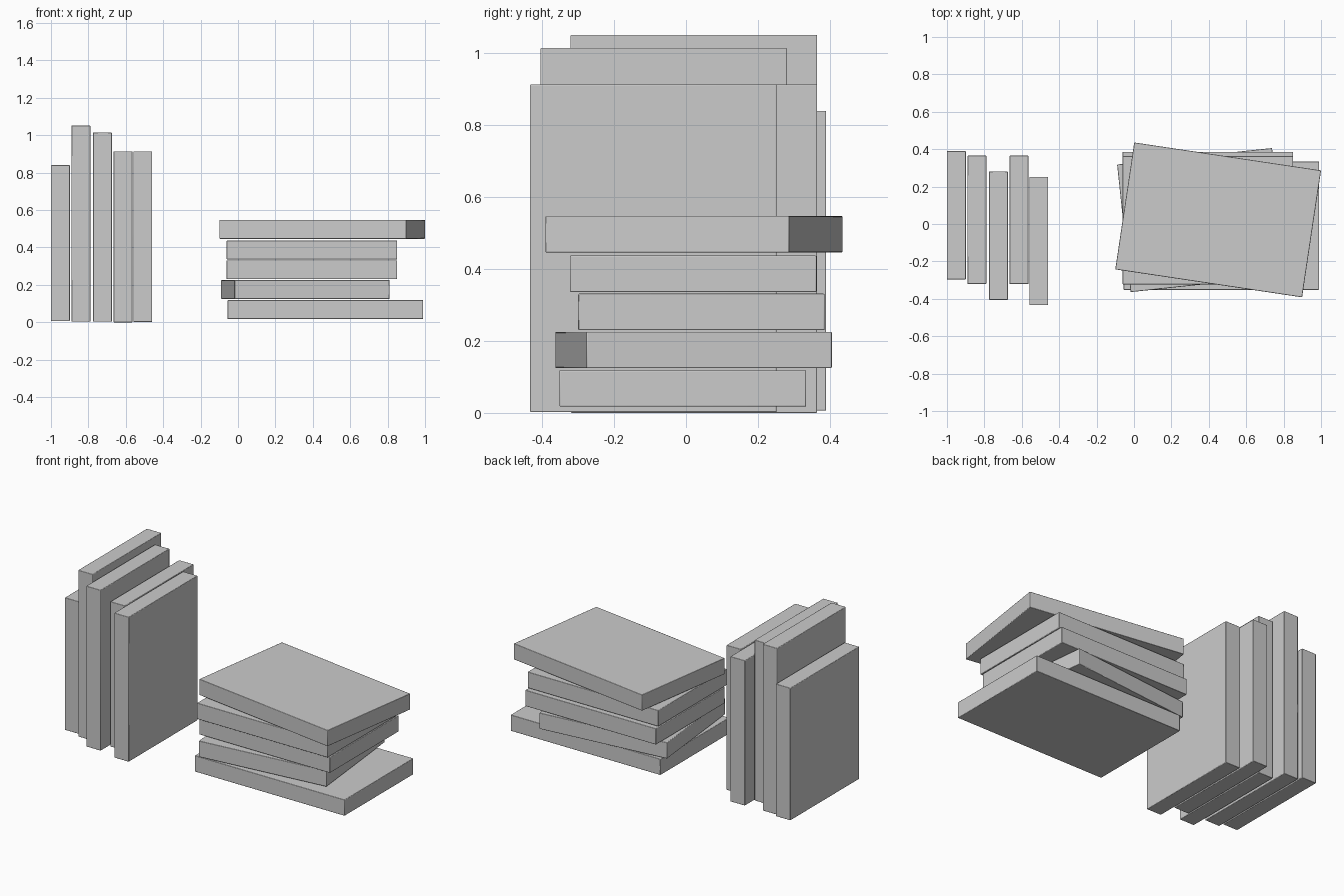
import bpy
import math

default = bpy.data.objects.get("Cube")
if default:
    bpy.data.objects.remove(default, do_unlink=True)

# One plain grey for every book
GREY = (0.6, 0.6, 0.6, 1)
grey = bpy.data.materials.new("plain_grey")
grey.use_nodes = True
grey.diffuse_color = GREY
grey.node_tree.nodes["Principled BSDF"].inputs["Base Color"].default_value = GREY

THICK = 0.101   # thickness of a book
DEPTH = 0.686   # cover width of a book


def book(name, centre, size, turn=0):
    """A closed book: a block with slightly softened edges."""
    bpy.ops.mesh.primitive_cube_add(size=1, location=centre)
    ob = bpy.context.object
    ob.name = name
    ob.scale = size
    bpy.ops.object.transform_apply(location=False, rotation=False, scale=True)
    ob.rotation_euler.z = math.radians(turn)
    ob.data.materials.append(grey)
    bevel = ob.modifiers.new("soft_edges", "BEVEL")
    bevel.width = 0.003
    bevel.segments = 2
    bpy.ops.object.shade_smooth_by_angle(angle=math.radians(40))
    return ob


# Upright row: centre x, centre y, bottom, top
upright = [
    (-0.95, 0.047, 0.006, 0.84),
    (-0.84, 0.022, 0.003, 1.052),
    (-0.725, -0.062, 0.003, 1.015),
    (-0.615, 0.022, 0, 0.914),
    (-0.509, -0.091, 0.002, 0.914),
]
for i, (x, y, low, high) in enumerate(upright, 1):
    book(f"upright_book_{i}", (x, y, (low + high) / 2), (THICK, DEPTH, high - low))

# Lying stack, bottom to top: centre x, centre y, centre z, length, turn
stack = [
    (0.467, -0.009, 0.068, 1.045, 0),
    (0.36, 0.021, 0.175, 0.833, 6.05),
    (0.395, 0.043, 0.281, 0.911, 0),
    (0.395, 0.02, 0.387, 0.911, 0),
    (0.45, 0.022, 0.497, 1.01, -8.5),
]
for i, (x, y, z, length, turn) in enumerate(stack, 1):
    book(f"stacked_book_{i}", (x, y, z), (length, DEPTH, THICK), turn)
